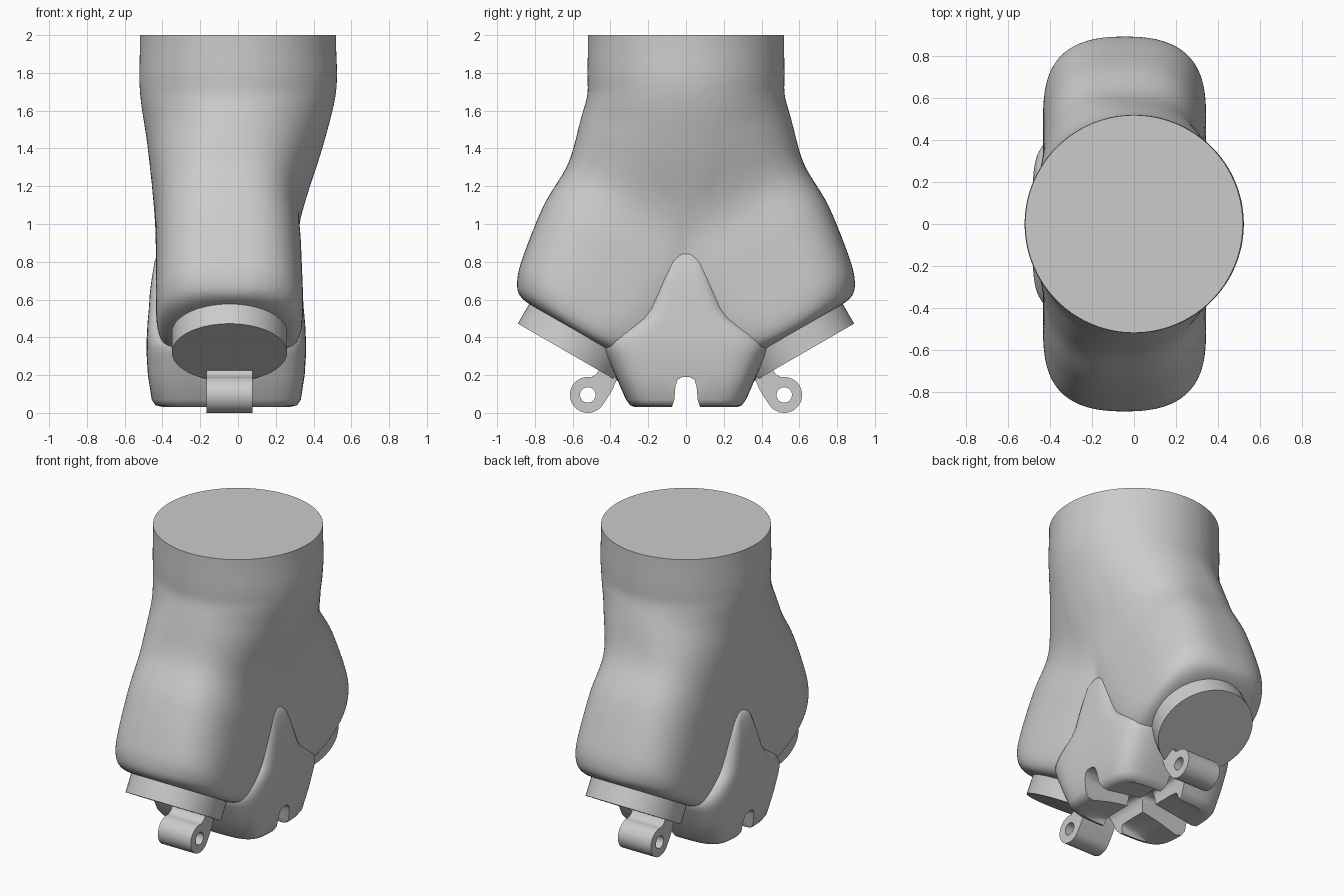
import bpy, bmesh, math
from mathutils import Vector

if "Cube" in bpy.data.objects:
    bpy.data.objects.remove(bpy.data.objects["Cube"])

CX = -0.045                       # x centre of the lower parts
TILT = math.radians(30)


def mesh_object(name, bm):
    bmesh.ops.recalc_face_normals(bm, faces=bm.faces[:])
    me = bpy.data.meshes.new(name)
    bm.to_mesh(me)
    bm.free()
    ob = bpy.data.objects.new(name, me)
    bpy.context.collection.objects.link(ob)
    return ob


def smooth(ob, deg=35):
    bpy.ops.object.select_all(action='DESELECT')
    ob.select_set(True)
    bpy.context.view_layer.objects.active = ob
    bpy.ops.object.shade_smooth_by_angle(angle=math.radians(deg))


def bake(ob):
    dg = bpy.context.evaluated_depsgraph_get()
    me = bpy.data.meshes.new_from_object(ob.evaluated_get(dg))
    ob.modifiers.clear()
    ob.data = me


def cut(ob, cutter):
    m = ob.modifiers.new("cut", 'BOOLEAN')
    m.operation, m.solver, m.object = 'DIFFERENCE', 'EXACT', cutter
    bake(ob)
    bpy.data.objects.remove(cutter)


def spline(keys, steps):
    """Catmull-Rom interpolation of parameter tuples."""
    out = []
    for i in range(len(keys) - 1):
        p = [keys[max(0, min(len(keys) - 1, i + k))] for k in (-1, 0, 1, 2)]
        for s in range(steps):
            t = s / steps
            out.append([0.5 * (2 * b + (c - a) * t + (2 * a - 5 * b + 4 * c - d) * t * t
                               + (3 * b - a - 3 * c + d) * t ** 3)
                        for a, b, c, d in zip(*p)])
    return out + [list(keys[-1])]


def loft(bm, sections, sides=64, sign=1):
    """Each section: y, z, tilt, x centre, half x, half y, squareness."""
    rings = []
    for y, z, tilt, cx, hx, hy, n in sections:
        ring = []
        for i in range(sides):
            a = 2 * math.pi * i / sides
            c, s = math.cos(a), math.sin(a)
            u = math.copysign(abs(c) ** (2 / n), c) * hx
            v = math.copysign(abs(s) ** (2 / n), s) * hy
            ring.append(bm.verts.new((cx + u, sign * (y + v * math.cos(tilt)),
                                      z + v * math.sin(tilt))))
        rings.append(ring)
    for a, b in zip(rings, rings[1:]):
        for i in range(sides):
            j = (i + 1) % sides
            bm.faces.new((a[i], a[j], b[j], b[i]))
    bm.faces.new(rings[0])
    bm.faces.new(rings[-1])


def extrude_yz(name, pts, x0, x1):
    bm = bmesh.new()
    f = bm.faces.new([bm.verts.new((x0, y, z)) for y, z in pts])
    r = bmesh.ops.extrude_face_region(bm, geom=[f])
    bmesh.ops.translate(bm, vec=(x1 - x0, 0, 0),
                        verts=[v for v in r['geom'] if isinstance(v, bmesh.types.BMVert)])
    return mesh_object(name, bm)


def on_axis(t):
    """Point on the tilted leg axis, t above the disc face."""
    return 0.626 - t * math.sin(TILT), 0.32 + t * math.cos(TILT)


# Forked body: round neck splitting into two tilted legs, fused and smoothed
keys = [(0, 2.15, 0, 0, .52, .52, 2), (0, 1.95, 0, 0, .52, .52, 2),
        (0, 1.7, 0, 0, .52, .52, 2),
        (.045, 1.42, TILT / 2, -.015, .465, .53, 2.15)]
for t, cx, hx, hy, n in [(.88, -.055, .388, .5, 2.7), (.61, -.05, .385, .5, 2.9),
                         (.3, -.045, .39, .455, 2.9), (.18, -.045, .38, .415, 2.6),
                         (.135, -.045, .35, .375, 2.3), (.12, -.045, .31, .32, 2)]:
    keys.append((*on_axis(t), TILT, cx, hx, hy, n))
bm = bmesh.new()
for s in (-1, 1):
    loft(bm, spline(keys, 6), sign=s)
body = mesh_object("forked_body", bm)
m = body.modifiers.new("fuse", 'REMESH')
m.mode, m.voxel_size = 'VOXEL', 0.016
m = body.modifiers.new("soften", 'SMOOTH')
m.factor, m.iterations = 0.5, 10
bake(body)
bm = bmesh.new()
bm.from_mesh(body.data)
r = bmesh.ops.bisect_plane(bm, geom=bm.verts[:] + bm.edges[:] + bm.faces[:],
                           plane_co=(0, 0, 2), plane_no=(0, 0, 1), clear_outer=True)
bmesh.ops.holes_fill(bm, edges=[e for e in bm.edges if e.is_boundary], sides=0)
bm.to_mesh(body.data)
bm.free()
smooth(body, 50)

# Central clawed foot: rounded shield shape on both sides, split by crossed slots
rows = [(.085, .05, .26), (.06, .2, .265), (.03, .33, .27), (.04, .375, .295),
        (.07, .395, .318), (.2, .415, .375), (.31, .422, .425), (.345, .422, .438),
        (.38, .422, .437), (.42, .42, .4), (.46, .418, .335), (.5, .415, .27),
        (.55, .41, .225), (.63, .405, .188), (.71, .395, .155), (.80, .38, .115),
        (.84, .365, .075), (.86, .345, .02)]
bm = bmesh.new()
loft(bm, [(0, z, 0, -.062, hx, hy, 5) for z, hx, hy in rows], sides=96)
foot = mesh_object("clawed_foot", bm)
slot = [(-.09, -.05), (-.075, .03), (-.062, .07), (-.056, .14), (-.045, .175), (-.02, .19)]
slot += [(-y, z) for y, z in reversed(slot)]
cut(foot, extrude_yz("slot_cutter", slot, -1, 1))
cross = extrude_yz("cross_slot_cutter", slot, -1, 1)
cross.rotation_euler.z = math.pi / 2
cross.location.x = -.06
bpy.context.view_layer.update()
cut(foot, cross)
smooth(foot, 45)

# Round end discs and pierced lugs, mirrored front to back
for s, side in ((-1, "front"), (1, "back")):
    y, z = on_axis(0.12)
    bpy.ops.mesh.primitive_cylinder_add(vertices=64, radius=.305, depth=.24,
                                        location=(CX, s * y, z), rotation=(s * TILT, 0, 0))
    disc = bpy.context.object
    disc.name = side + "_end_disc"
    smooth(disc)

    hy, hz, rad = .52, .095, .095
    pts = [(hy + rad * math.cos(math.radians(a)), hz + rad * math.sin(math.radians(a)))
           for a in range(100, -151, -10)]
    pts += [(.412, .085), (.388, .125), (.368, .175), (.385, .23),
            (.44, .27), (.458, .23), (.475, .205)]
    lug = extrude_yz(side + "_lug", [(s * a, b) for a, b in pts], -.168, .078)
    hole = [(s * hy + .041 * math.cos(math.tau * i / 32), hz + .041 * math.sin(math.tau * i / 32))
            for i in range(32)]
    cut(lug, extrude_yz("hole_cutter", hole, -.4, .4))
    smooth(lug)
